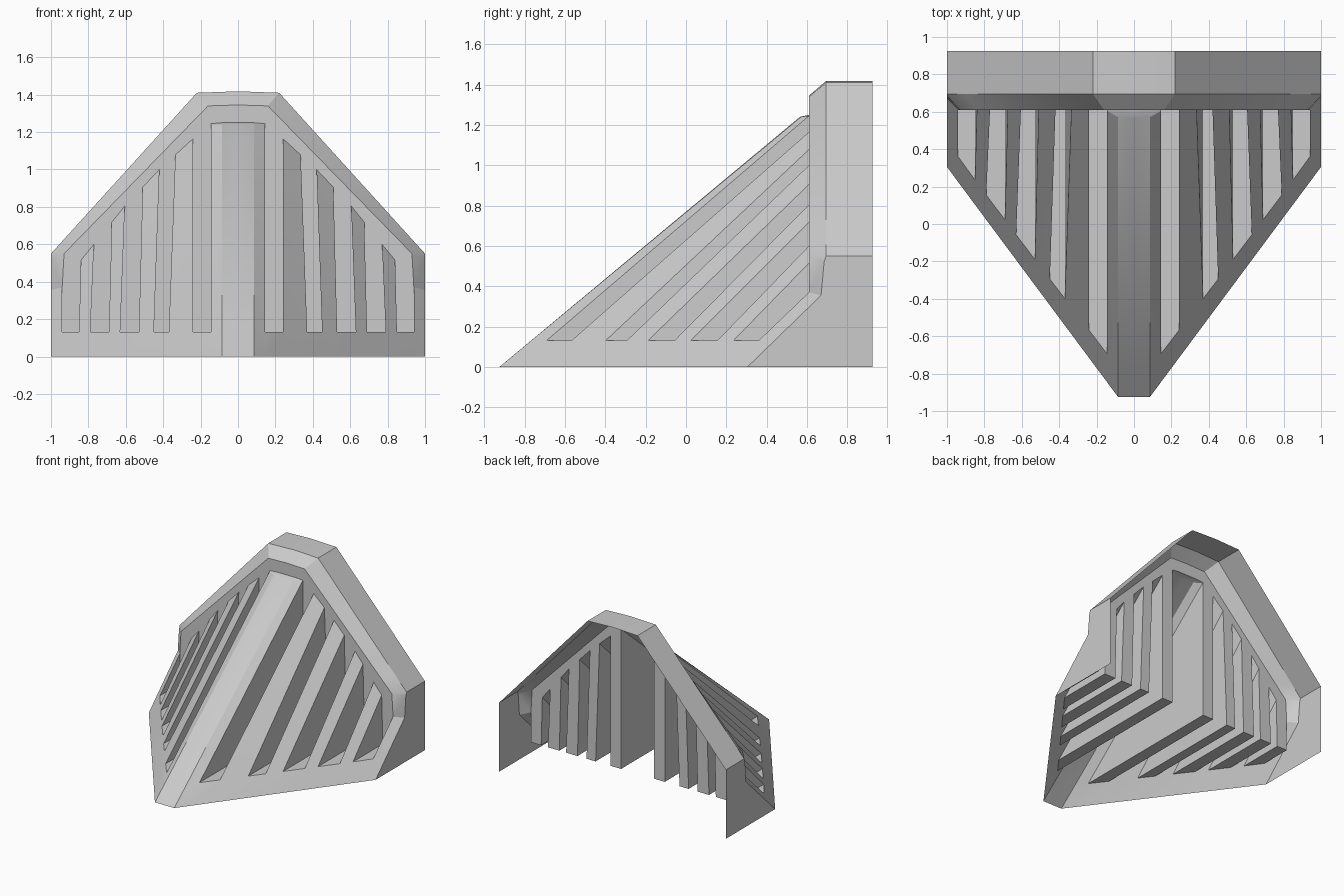
import bpy, bmesh

if "Cube" in bpy.data.objects:
    bpy.data.objects.remove(bpy.data.objects["Cube"])

FY, BACK, FLOOR = 0.61, 0.925, 0.13   # frame plane, rear edge, slot floor height


def interp(x, pts):
    for (x0, v0), (x1, v1) in zip(pts, pts[1:]):
        if x <= x1:
            break
    return v0 + (v1 - v0) * (x - x0) / (x1 - x0)


def foot(x):       # front edge on the ground
    return interp(x, [(0, -.925), (.085, -.925), (1, .305)])


def crest(x):      # height of the sloped panel where it reaches the frame
    return interp(x, [(0, 1.277), (.085, 1.272), (.145, 1.245), (.24, 1.165), (.42, 1.0),
                      (.605, .805), (.77, .60), (.84, .515), (.94, .37), (1, .296)])


def at_height(x, z):
    f = foot(x)
    return (x, f + z * (FY - f) / crest(x), z)


def build(name, faces):
    bm = bmesh.new()
    for f in faces:
        bm.faces.new([bm.verts.new(p) for p in f])
    bmesh.ops.remove_doubles(bm, verts=bm.verts, dist=0.0005)
    bmesh.ops.recalc_face_normals(bm, faces=bm.faces)
    bm.normal_update()
    top = max(bm.faces, key=lambda f: f.calc_center_median().z)
    if top.normal.z < 0:
        bmesh.ops.reverse_faces(bm, faces=bm.faces)
    me = bpy.data.meshes.new(name)
    bm.to_mesh(me)
    bm.free()
    ob = bpy.data.objects.new(name, me)
    bpy.context.collection.objects.link(ob)
    m = ob.modifiers.new("mirror", 'MIRROR')
    m.merge_threshold = 0.0005
    bpy.ops.object.select_all(action='DESELECT')
    ob.select_set(True)
    bpy.context.view_layer.objects.active = ob
    bpy.ops.object.shade_smooth_by_angle(angle=0.5)
    return ob


# Column lines: x at the slot floor, x at the frame
cols = [(0, 0), (.085, .085), (.145, .145), (.24, .24), (.37, .335), (.45, .42), (.53, .51),
        (.63, .605), (.69, .675), (.79, .77), (.85, .84), (.94, .94)]
slots = {2, 4, 6, 8, 10}
A, P, T, C, F, Q, R, B = ([] for _ in range(8))
for xb, xt in cols:
    A.append((xb, foot(xb), 0))
    P.append(at_height(xb, FLOOR))
    T.append(at_height(xt, min(crest(xt), 1.24)))
    C.append((xt, FY, min(crest(xt), 1.25)))
    if crest(xt) < 1.242:
        T[-1] = C[-1]
    F.append((xb, FY, FLOOR))
    q = {.145: .16, .94: .93}.get(xt, xt)
    Q.append((q, FY, interp(q, [(0, 1.345), (.16, 1.34), (.93, .55)])))
    r = interp(q, [(0, 0), (.16, .22), (.93, 1)])
    rz = interp(r, [(0, 1.418), (.22, 1.41), (1, .55)])
    R.append((r, .695, rz))
    B.append((r, BACK, rz))
n = len(cols)
wall_foot, wall_step = (1, .305, 0), (1, .67, .355)

# Sloped panel with hollow ribs and recessed slots
panel = []
for i in range(n - 1):
    j = i + 1
    panel.append([A[i], A[j], P[j], P[i]])
    if i in slots:
        panel.append([P[i], P[j], F[j], F[i]])
        panel.append([F[i], F[j], C[j], C[i]])
        panel += [[P[k], F[k], C[k]] for k in (i, j)]
    else:
        panel.append([P[i], P[j], T[j], T[i]])
        if T[i] != C[i]:
            panel.append([T[i], T[j], C[j], C[i]] if T[j] != C[j] else [T[i], C[j], C[i]])
panel.append([A[-1], wall_foot, wall_step, P[-1]])
panel.append([P[-1], wall_step, C[-1]])
build("slotted_panel", panel)

# Hood: front frame, bevel, rear band and side walls
hood = []
for i in range(n - 1):
    j = i + 1
    for lo, hi in ((C, Q), (Q, R), (R, B)):
        hood.append([lo[i], lo[j], hi[j], hi[i]])
hood.append([C[-1], wall_step, (1, .685, .52), Q[-1]])
hood.append([Q[-1], (1, .685, .52), R[-1]])
hood.append([wall_foot, (1, BACK, 0), B[-1], R[-1], (1, .685, .52), wall_step])
build("hood", hood)
